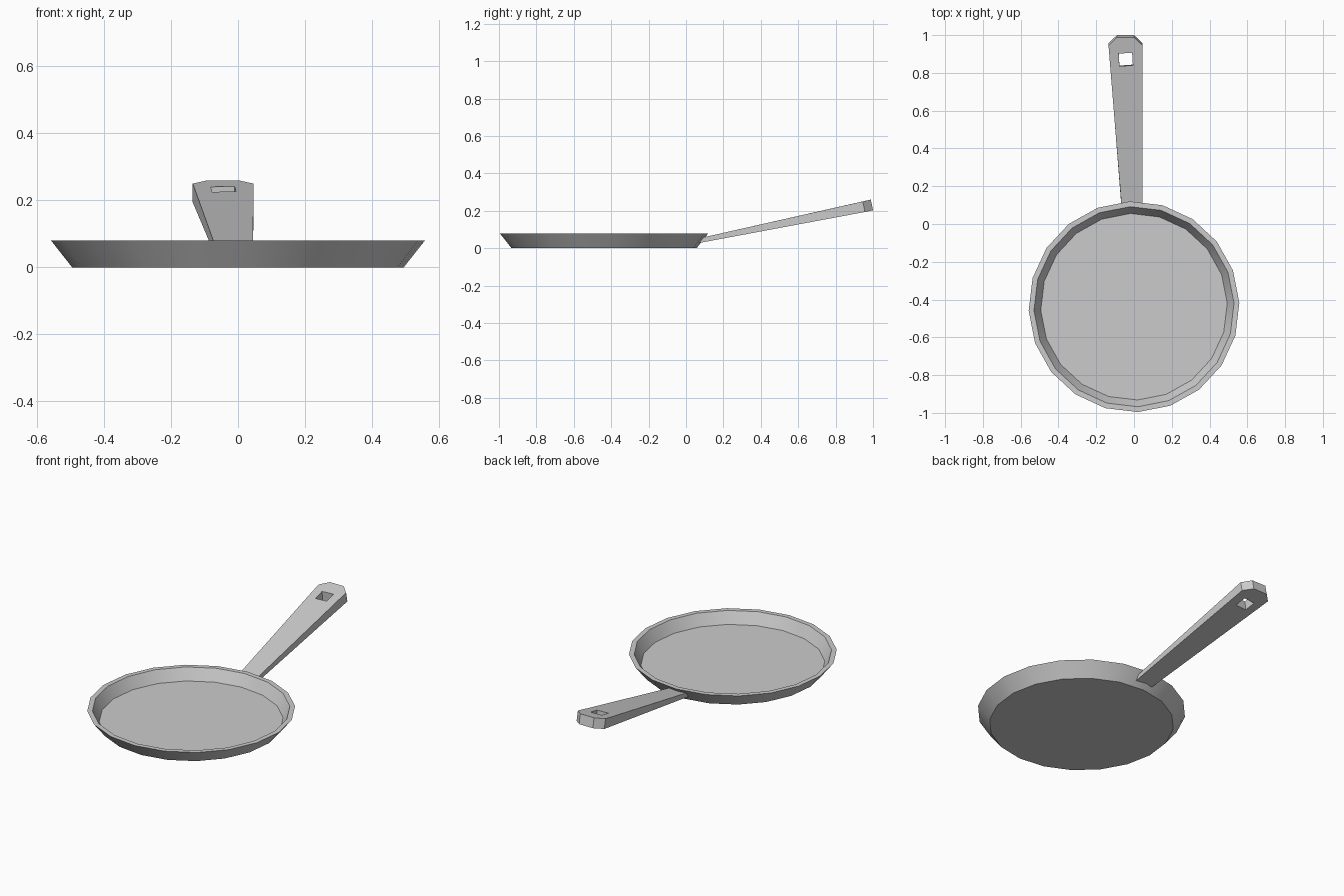
import bpy, bmesh, math

if "Cube" in bpy.data.objects:
    bpy.data.objects.remove(bpy.data.objects["Cube"])


def make_object(name, bm):
    bmesh.ops.recalc_face_normals(bm, faces=bm.faces)
    mesh = bpy.data.meshes.new(name)
    bm.to_mesh(mesh)
    bm.free()
    obj = bpy.data.objects.new(name, mesh)
    bpy.context.collection.objects.link(obj)
    return obj


def prism(name, lower, upper):
    """Solid between two matching outlines."""
    bm = bmesh.new()
    a = [bm.verts.new(p) for p in lower]
    b = [bm.verts.new(p) for p in upper]
    bm.faces.new(a)
    bm.faces.new(b)
    n = len(a)
    for i in range(n):
        j = (i + 1) % n
        bm.faces.new((a[i], a[j], b[j], b[i]))
    return make_object(name, bm)


# Pan body: 20-sided profile, from outer base over the rim to the inner floor
SIDES, TURN, CENTRE_Y = 20, math.radians(2.2), -0.438
profile = [(0.495, 0.0), (0.558, 0.08), (0.53, 0.08), (0.494, 0.014)]
bm = bmesh.new()
rings = []
for r, z in profile:
    angles = [TURN + math.tau * i / SIDES for i in range(SIDES)]
    rings.append([bm.verts.new((r * math.cos(t), CENTRE_Y + r * math.sin(t), z))
                  for t in angles])
for low, high in zip(rings, rings[1:]):
    for i in range(SIDES):
        j = (i + 1) % SIDES
        bm.faces.new((low[i], low[j], high[j], high[i]))
bm.faces.new(rings[0])
bm.faces.new(rings[-1])
pan = make_object("pan_body", bm)
bpy.context.view_layer.objects.active = pan
pan.select_set(True)
bpy.ops.object.shade_smooth_by_angle(angle=math.radians(30))

# Handle: tapered, rising bar with a chamfered tip
xs = [-0.065, 0.045, 0.046, 0.0, -0.09, -0.135]


def outline(start, shoulder, tip):
    stations = [start, start, shoulder, tip, tip, shoulder]
    return [(x, y, z) for x, (y, z) in zip(xs, stations)]


handle = prism("handle",
               outline((0.07, 0.028), (0.957, 0.194), (1.0, 0.203)),
               outline((0.083, 0.056), (0.945, 0.25), (0.988, 0.26)))

# Hanging hole cut through the handle
hole = [(-0.077, 0.832), (-0.006, 0.837), (-0.01, 0.905), (-0.081, 0.90)]
cutter = prism("hole_cutter",
               [(x, y + 0.012, 0.1) for x, y in hole],
               [(x, y - 0.006, 0.35) for x, y in hole])
cutter.hide_render = True
mod = handle.modifiers.new("hanging_hole", 'BOOLEAN')
mod.operation = 'DIFFERENCE'
mod.solver = 'EXACT'
mod.object = cutter
pan.select_set(False)
bpy.context.view_layer.objects.active = handle
handle.select_set(True)
bpy.ops.object.modifier_apply(modifier=mod.name)
bpy.data.objects.remove(cutter)
